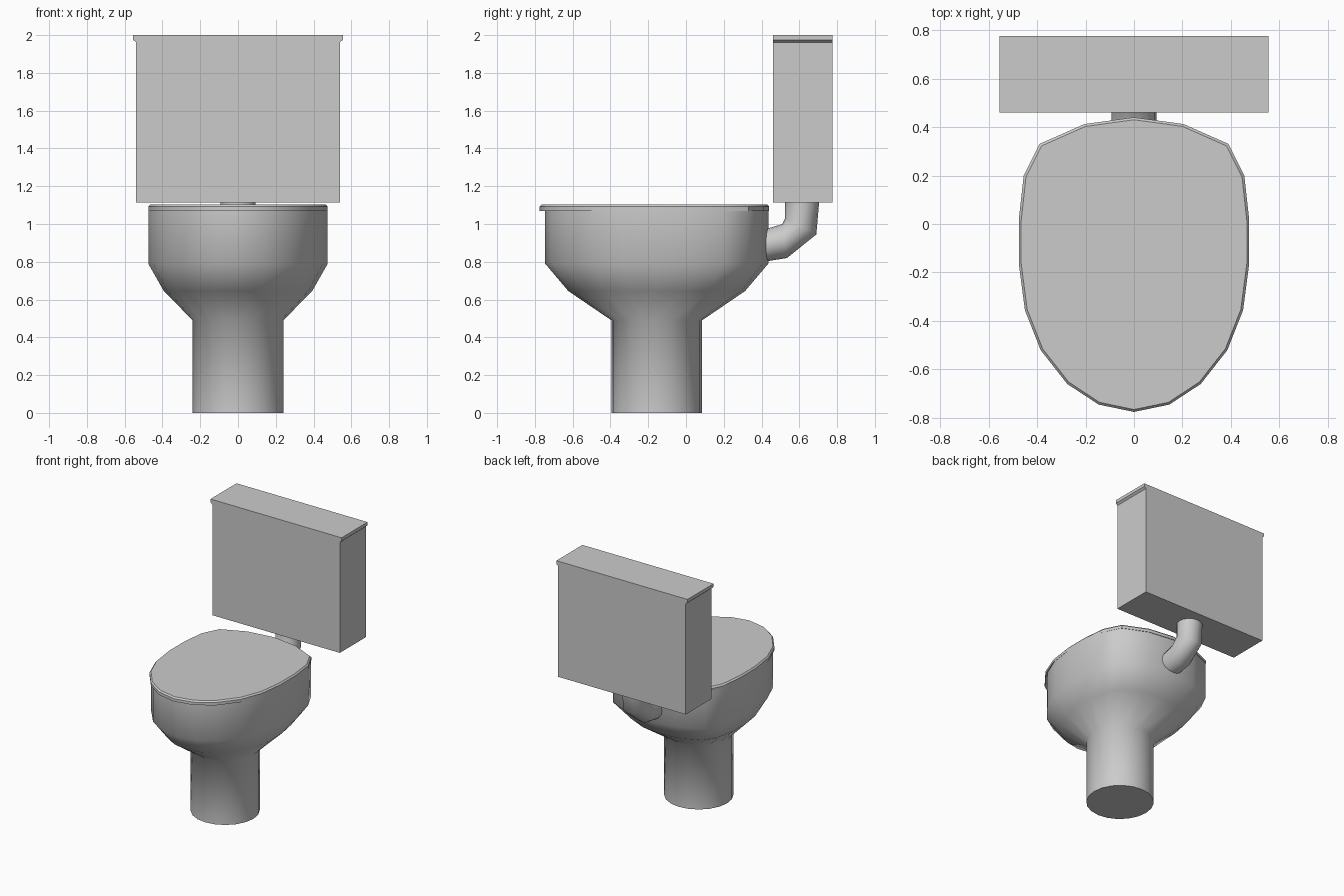
import bpy, bmesh, math

if "Cube" in bpy.data.objects:
    bpy.data.objects.remove(bpy.data.objects["Cube"])

# Half outline of the lid, from front tip to back centre
HALF = [(0, -.775), (.145, -.745), (.275, -.66), (.385, -.52), (.45, -.355), (.475, -.165),
        (.475, .02), (.455, .2), (.39, .33), (.205, .412), (0, .44)]
OUTLINE = HALF + [(-x, y) for x, y in HALF[-2:0:-1]]
N = len(OUTLINE)


def loft(name, rings, angle):
    """Skin a stack of closed rings, cap both ends, smooth below the angle."""
    bm = bmesh.new()
    loops = [[bm.verts.new(p) for p in ring] for ring in rings]
    n = len(rings[0])
    for a, b in zip(loops, loops[1:]):
        for i in range(n):
            j = (i + 1) % n
            bm.faces.new((a[i], a[j], b[j], b[i]))
    bm.faces.new(loops[0][::-1])
    bm.faces.new(loops[-1])
    bmesh.ops.recalc_face_normals(bm, faces=bm.faces)
    me = bpy.data.meshes.new(name)
    bm.to_mesh(me)
    bm.free()
    ob = bpy.data.objects.new(name, me)
    bpy.context.collection.objects.link(ob)
    bpy.ops.object.select_all(action='DESELECT')
    ob.select_set(True)
    bpy.context.view_layer.objects.active = ob
    bpy.ops.object.shade_smooth_by_angle(angle=math.radians(angle))
    return ob


# Bowl: round pedestal blending into the egg-shaped rim
circle = [(.24 * math.sin(math.tau * i / N), -.155 - .24 * math.cos(math.tau * i / N)) for i in range(N)]
rim = [(x, y * .962 if y < 0 else y * .99) for x, y in OUTLINE]


def blend(t, z):
    return [(a[0] + (b[0] - a[0]) * t, a[1] + (b[1] - a[1]) * t, z) for a, b in zip(circle, rim)]


loft("bowl", [blend(t, z) for t, z in [(0, 0), (0, .49), (.65, .645), (1, .79), (1, 1.07)]], 62)


# Lid with a small bevel on its top edge
def lid_ring(inset, z):
    return [(x * (1 - inset / .475), -.17 + (y + .17) * (1 - inset / .605), z) for x, y in OUTLINE]


loft("lid", [lid_ring(0, 1.07), lid_ring(0, 1.092), lid_ring(.01, 1.103)], 30)


# Flush pipe: each ring spans an outer and an inner point of the bend
def pipe_ring(outer, inner, n=16):
    ring = []
    for i in range(n):
        c, s = math.cos(math.tau * i / n), math.sin(math.tau * i / n)
        y, z = [(o + k) / 2 + c * (o - k) / 2 for o, k in zip(outer, inner)]
        ring.append((.093 * s, y, z))
    return ring


loft("flush_pipe", [pipe_ring(*p) for p in [
    ((.705, 1.118), (.525, 1.118)), ((.69, .945), (.525, 1.03)),
    ((.535, .82), (.51, 1.0)), ((.38, .795), (.38, .96))]], 60)


# Cistern and its lid, which flares out at the two sides only
def slab(hx, z):
    return [(-hx, .46, z), (hx, .46, z), (hx, .775, z), (-hx, .775, z)]


loft("cistern", [slab(.54, 1.115), slab(.54, 1.962)], 30)
loft("cistern_lid", [slab(.54, 1.962), slab(.555, 1.975), slab(.555, 2.0)], 30)
